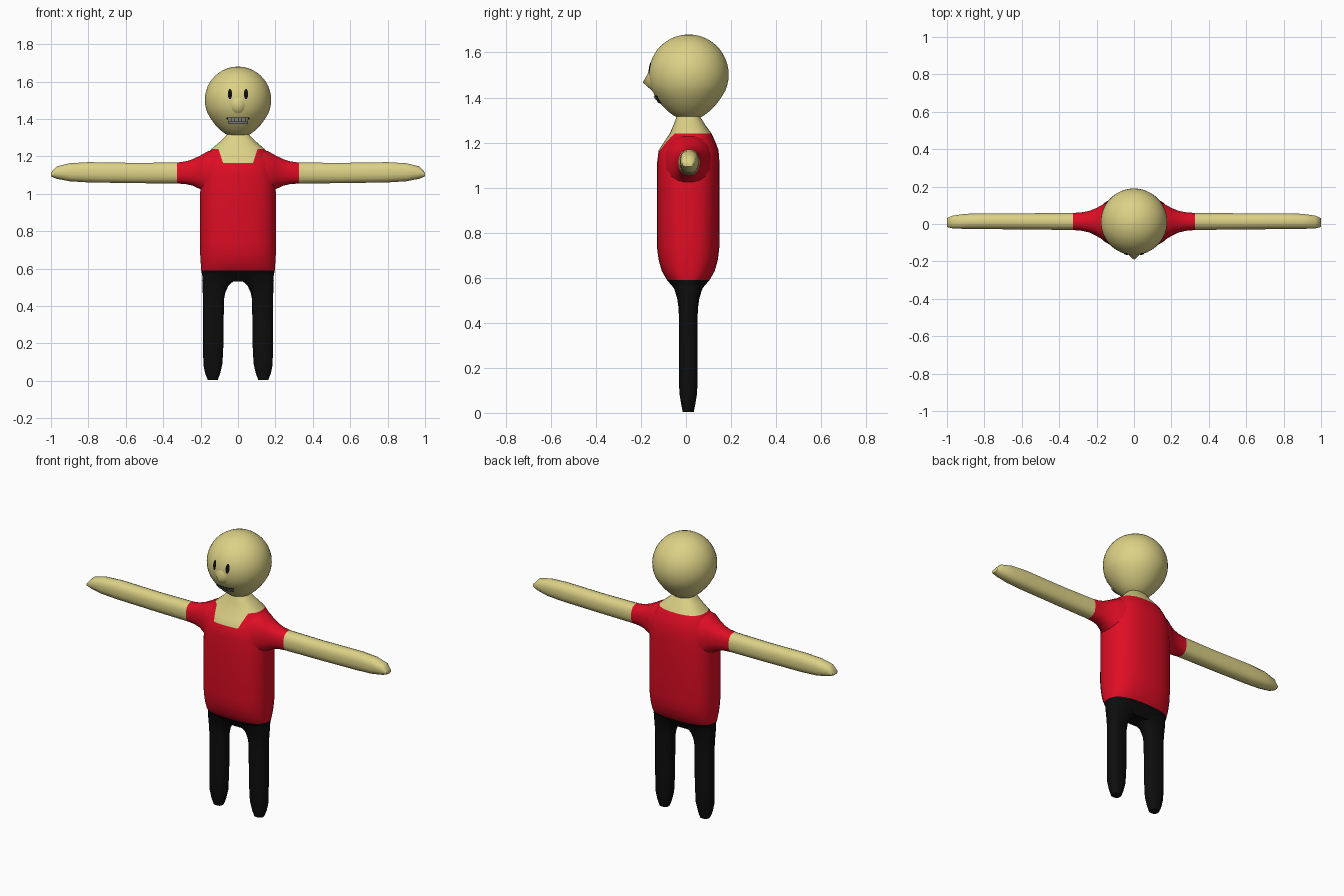
import bpy, bmesh, math
from mathutils import Vector

if "Cube" in bpy.data.objects:
    bpy.data.objects.remove(bpy.data.objects["Cube"])


def material(name, rgb):
    m = bpy.data.materials.new(name)
    m.diffuse_color = (*rgb, 1)
    m.use_nodes = True
    m.node_tree.nodes["Principled BSDF"].inputs["Base Color"].default_value = m.diffuse_color
    return m


SKIN = material("skin", (0.72, 0.64, 0.24))
RED = material("red_shirt", (0.74, 0.004, 0.018))
BLACK = material("black", (0.004, 0.004, 0.004))
TEETH = material("teeth", (0.55, 0.55, 0.52))


def finish(name, bm, mats, rule=None, angle=40):
    """Turn a bmesh into a smooth-shaded object, colouring faces by rule."""
    bmesh.ops.recalc_face_normals(bm, faces=bm.faces)
    if rule:
        for f in bm.faces:
            f.material_index = rule(f.calc_center_median())
    mesh = bpy.data.meshes.new(name)
    bm.to_mesh(mesh)
    bm.free()
    for m in mats:
        mesh.materials.append(m)
    ob = bpy.data.objects.new(name, mesh)
    bpy.context.collection.objects.link(ob)
    bpy.ops.object.select_all(action='DESELECT')
    ob.select_set(True)
    bpy.context.view_layer.objects.active = ob
    bpy.ops.object.shade_smooth_by_angle(angle=math.radians(angle))
    return ob


def loft(rings, place, sides=32, power=2.0):
    """Skin rounded sections (t, a0, a1, b0, b1), mapped to space by place."""
    bm = bmesh.new()
    loops = []
    for t, a0, a1, b0, b1 in rings:
        loop = []
        for i in range(sides):
            w = 2 * math.pi * (i + 0.5) / sides
            c, s = math.cos(w), math.sin(w)
            c = math.copysign(abs(c) ** (2 / power), c)
            s = math.copysign(abs(s) ** (2 / power), s)
            loop.append(bm.verts.new(place((a0 + a1) / 2 + c * (a1 - a0) / 2,
                                           (b0 + b1) / 2 + s * (b1 - b0) / 2, t)))
        loops.append(loop)
    for p, q in zip(loops, loops[1:]):
        for i in range(sides):
            j = (i + 1) % sides
            bm.faces.new((p[i], p[j], q[j], q[i]))
    bm.faces.new(loops[0])
    bm.faces.new(loops[-1])
    return bm


# Torso: trouser top, shirt and neck; (z, half width, front y, back y)
torso = [(0.53, 0.185, -0.04, 0.06), (0.555, 0.19, -0.055, 0.075),
         (0.59, 0.197, -0.085, 0.105), (0.63, 0.2, -0.108, 0.128),
         (0.68, 0.203, -0.122, 0.142), (0.74, 0.204, -0.13, 0.149),
         (1.0, 0.203, -0.13, 0.15), (1.1, 0.198, -0.13, 0.15),
         (1.165, 0.186, -0.122, 0.145), (1.2, 0.17, -0.1, 0.132),
         (1.24, 0.142, -0.072, 0.114), (1.28, 0.095, -0.055, 0.085),
         (1.32, 0.055, -0.04, 0.06)]
bm = loft([(z, -w, w, f, b) for z, w, f, b in torso],
          lambda a, b, t: (a, b, t), 36, 2.5)
# Cut the slanted sides of the neckline into the chest
for s in (-1, 1):
    chest = [f for f in bm.faces if f.calc_center_median().y < 0
             and 1.165 < f.calc_center_median().z < 1.24]
    geom = chest + list({e for f in chest for e in f.edges}) \
        + list({v for f in chest for v in f.verts})
    bmesh.ops.bisect_plane(bm, geom=geom, plane_co=(s * 0.08, 0, 1.165),
                           plane_no=Vector((s * 0.075, 0, -0.025)))


def torso_colour(c):
    if c.z < 0.59:
        return 2
    neckline = c.y < 0 and c.z > 1.165 and abs(c.x) < 0.08 + (c.z - 1.165) / 3
    return 0 if c.z > 1.24 or neckline else 1


finish("torso", bm, [SKIN, RED, BLACK], torso_colour)

# Arms with sleeves; (x, front y, back y, low z, high z)
arm = [(0.1, -0.105, 0.125, 0.95, 1.24), (0.16, -0.09, 0.11, 0.99, 1.23),
       (0.2, -0.065, 0.087, 1.022, 1.207), (0.24, -0.046, 0.071, 1.042, 1.187),
       (0.28, -0.037, 0.063, 1.051, 1.174), (0.325, -0.033, 0.06, 1.054, 1.168),
       (0.55, -0.03, 0.058, 1.056, 1.166), (0.8, -0.028, 0.058, 1.06, 1.17),
       (0.9, -0.027, 0.055, 1.066, 1.164), (0.97, -0.024, 0.045, 1.08, 1.147),
       (1.0, -0.016, 0.032, 1.093, 1.113)]
# Legs; (z, inner x, outer x, front y, back y)
leg = [(0.005, 0.108, 0.162, -0.015, 0.035), (0.04, 0.095, 0.176, -0.022, 0.042),
       (0.09, 0.083, 0.186, -0.03, 0.05), (0.2, 0.077, 0.187, -0.032, 0.052),
       (0.43, 0.075, 0.187, -0.032, 0.052), (0.47, 0.068, 0.189, -0.034, 0.054),
       (0.51, 0.05, 0.191, -0.04, 0.06), (0.535, 0.02, 0.192, -0.048, 0.068),
       (0.57, 0.0, 0.19, -0.06, 0.08)]
for side, s in (("left", 1), ("right", -1)):
    bm = loft(arm, lambda a, b, t: (s * t, a, b), 16, 2.4)
    finish(side + "_arm", bm, [SKIN, RED], lambda c: int(abs(c.x) < 0.325), 50)
    bm = loft(leg, lambda a, b, t: (s * a, b, t), 20, 2.6)
    finish(side + "_leg", bm, [BLACK], None, 50)

# Head: ball with a tapering jaw
HC, HR, HY = 1.502, 0.178, 0.012
JAW = [(1.306, 0.04), (1.32, 0.068), (1.34, 0.094), (1.37, 0.123),
       (1.4, 0.145), (1.43, 0.162)]


def head_radius(z):
    if z >= JAW[-1][0]:
        return math.sqrt(max(HR ** 2 - (z - HC) ** 2, 1e-7))
    for (z0, r0), (z1, r1) in zip(JAW, JAW[1:]):
        if z <= z1:
            return r0 + (r1 - r0) * (z - z0) / (z1 - z0)


def face_point(x, z, out=0.0):
    """Point on the front of the head, moved forward by out."""
    return (x, HY - math.sqrt(head_radius(z) ** 2 - x * x) - out, z)


levels = [z for z, r in JAW]
levels += [HC + HR * math.sin(math.radians(a)) for a in range(-16, 90, 8)] + [HC + HR]
rings = []
for z in levels:
    r = head_radius(z)
    rings.append((z, -r, r, HY - r, HY + r))
finish("head", loft(rings, lambda a, b, t: (a, b, t), 40), [SKIN], None, 60)

# Nose: short wide cone
bm = bmesh.new()
tip = bm.verts.new((0, -0.192, 1.467))
base = []
for i in range(12):
    w = 2 * math.pi * i / 12
    base.append(bm.verts.new(face_point(0.04 * math.cos(w),
                                        1.472 + 0.048 * math.sin(w), -0.003)))
for i in range(12):
    bm.faces.new((base[i], base[(i + 1) % 12], tip))
finish("nose", bm, [SKIN], None, 60)

# Eyes: thin upright ovals
for side, s in (("left", 1), ("right", -1)):
    bm = bmesh.new()
    centre = bm.verts.new(face_point(s * 0.043, 1.533, 0.005))
    rim = [bm.verts.new(face_point(s * 0.043 + 0.011 * math.cos(math.pi * i / 8),
                                   1.533 + 0.028 * math.sin(math.pi * i / 8), 0.004))
           for i in range(16)]
    for i in range(16):
        bm.faces.new((centre, rim[i], rim[(i + 1) % 16]))
    finish(side + "_eye", bm, [BLACK])


def strip(bm, x0, x1, z0, z1, out, cols=1):
    """Thin curved plate following the face."""
    xs = [x0 + (x1 - x0) * i / cols for i in range(cols + 1)]
    pairs = [[bm.verts.new(face_point(x, z, out)) for z in (z0, z1)] for x in xs]
    for p, q in zip(pairs, pairs[1:]):
        bm.faces.new((p[0], q[0], q[1], p[1]))


# Mouth: dark backing with two rows of teeth
bm = bmesh.new()
strip(bm, -0.05, 0.05, 1.373, 1.4, 0.004, 8)
strip(bm, -0.061, 0.061, 1.396, 1.408, 0.004, 8)
finish("mouth", bm, [BLACK])
bm = bmesh.new()
for i in range(6):
    x = -0.048 + i * 0.016
    strip(bm, x + 0.001, x + 0.015, 1.376, 1.387, 0.008)
    strip(bm, x * 1.15 + 0.003, x * 1.15 + 0.018, 1.389, 1.405, 0.009)
finish("teeth", bm, [TEETH])
